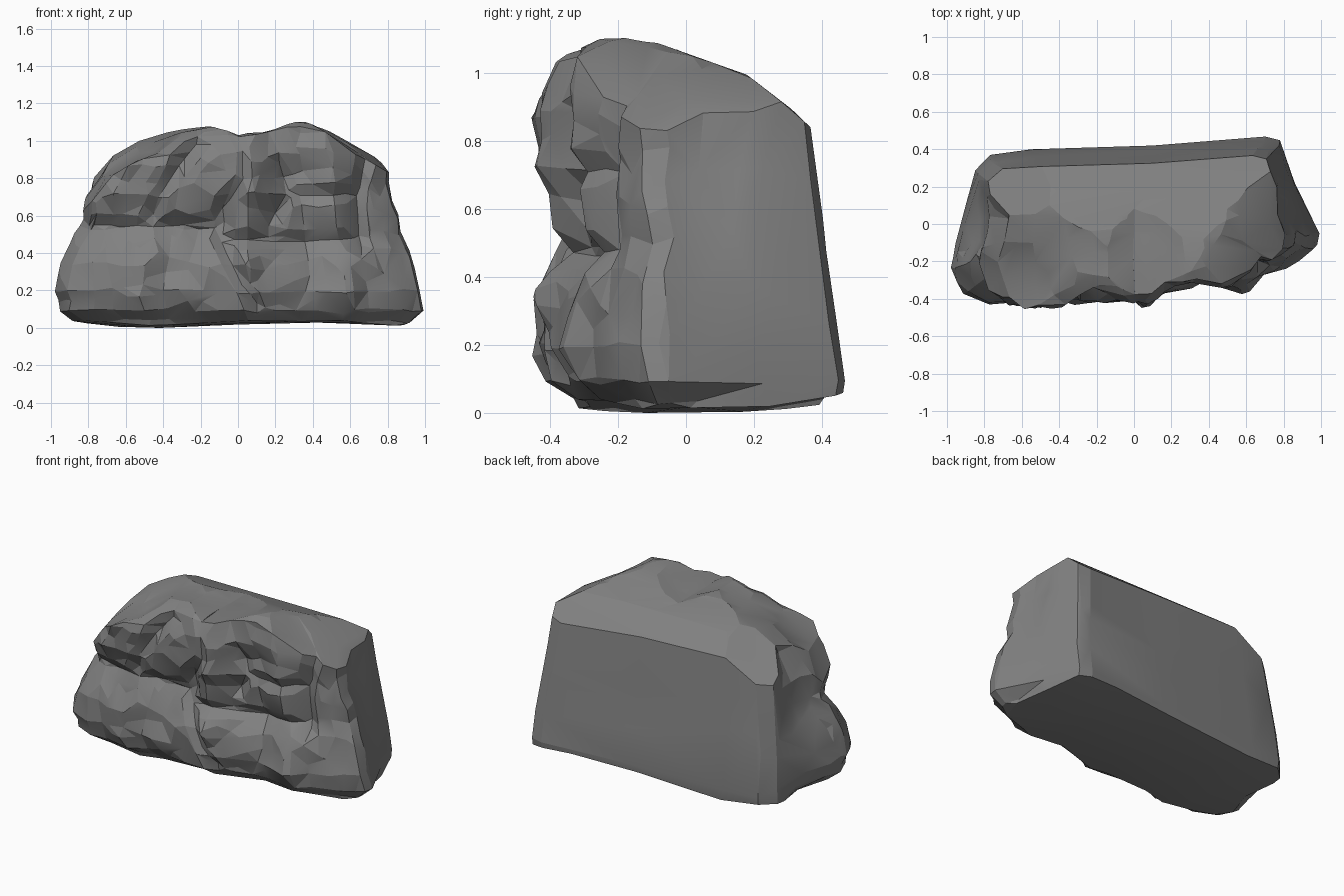
import bpy, bmesh, math
from mathutils import Vector, noise

cube = bpy.data.objects.get("Cube")
if cube:
    bpy.data.objects.remove(cube, do_unlink=True)

# Widest plan outline, counter-clockwise from the back right corner
PLAN = [(.70, .468), (.10, .42), (-.55, .40), (-.77, .37), (-.85, .29), (-.93, 0), (-1, -.25),
        (-.93, -.38), (-.80, -.44), (-.70, -.44), (-.52, -.465), (-.40, -.42), (-.05, -.43),
        (.06, -.46), (.20, -.37), (.40, -.32), (.62, -.36), (.74, -.28), (.90, -.20),
        (.99, -.13), (1, -.06), (.93, .08), (.86, .22), (.78, .45)]
# Height, then reach to the left, right, front and back
LEVELS = [(.04, .88, .92, .31, .455), (.10, .97, 1, .41, .465), (.20, 1, .98, .455, .45),
          (.35, .96, .94, .44, .43), (.48, .89, .90, .385, .41), (.58, .85, .87, .39, .40),
          (.72, .84, .82, .45, .38), (.88, .73, .81, .465, .36), (1.04, .70, .78, .42, .35)]
# Skyline along x, crown height along y, and underside height along x
SKY = [(-.85, .70), (-.70, .91), (-.52, 1.01), (-.32, 1.07), (-.14, 1.085), (0, 1.035),
       (.12, 1.05), (.25, 1.09), (.36, 1.115), (.50, 1.05), (.72, .93), (.80, .86), (.9, .7)]
CROWN = [(-.5, .98), (-.38, 1.05), (-.22, 1.115), (-.1, 1.1), (.18, 1.0), (.31, .90), (.36, .85)]
BASE = [(-.9, .04), (-.5, 0), (0, .025), (.5, .035), (.85, .015), (1, .04)]
# Cracks between the blocks on the front face, as x and z
CRACKS = [[(-.85, .55), (-.4, .55), (-.1, .54), (-.08, .48), (.35, .47), (.6, .48)],
          [(-.47, .55), (-.40, .75), (-.22, 1.0)],
          [(-.08, .5), (-.08, .65), (.03, .8), (.04, 1.05)],
          [(-.1, .5), (0, .3), (.1, .12)],
          [(.20, .62), (.28, .72), (.22, .88)], [(.28, .72), (.6, .72)],
          [(.66, .45), (.64, .7), (.68, .9)]]


def lookup(table, t, column=1):
    """Linear interpolation in a table sorted by its first column."""
    if t <= table[0][0]:
        return table[0][column]
    for a, b in zip(table, table[1:]):
        if t <= b[0]:
            f = (t - a[0]) / (b[0] - a[0])
            return a[column] + f * (b[column] - a[column])
    return table[-1][column]


def smooth(a, b, t):
    t = min(1, max(0, (t - a) / (b - a)))
    return t * t * (3 - 2 * t)


def resample(points, count):
    closed = [Vector(p) for p in points + points[:1]]
    run, table = 0, [(0, *closed[0])]
    for a, b in zip(closed, closed[1:]):
        run += (b - a).length
        table.append((run, *b))
    return [(lookup(table, run * i / count, 1), lookup(table, run * i / count, 2))
            for i in range(count)]


def crown(x, y):
    """Top surface: skyline, back slope, cut right corner and sloping shoulders."""
    corner = .86 + .6 * (x + .52) + .5 * (.36 - y)
    shoulders = .10 * smooth(-.15, -.5, x) + .06 * smooth(.4, .65, x)
    return min(lookup(SKY, x), lookup(CROWN, y), corner) - shoulders * smooth(.05, -.4, y)


def underside(x, y):
    return lookup(BASE, x) + .04 * (y / .45) ** 2


def outline(x, y, z):
    """Plan point moved in or out to suit its height."""
    side = lookup(LEVELS, z, 1 if x < 0 else 2)
    back = 1 - .10 * smooth(.1, 1, z)
    f = smooth(0, .3, y)
    x *= side * (1 - f) + back * f
    y *= lookup(LEVELS, z, 3) / .455 if y < 0 else lookup(LEVELS, z, 4) / .465
    return x, y


def crack_distance(x, z):
    best = 1
    p = Vector((x, z))
    for path in CRACKS:
        for a, b in zip(path, path[1:]):
            a, b = Vector(a), Vector(b)
            t = min(1, max(0, (p - a).dot(b - a) / (b - a).length_squared))
            best = min(best, (p - a.lerp(b, t)).length)
    return best


def weather(p):
    """Craggy relief on the front, fading to the plain back."""
    w = smooth(.10, -.15, p.y)
    if w == 0:
        return p
    x, y, z = p
    lumps = noise.voronoi(p * 4.5)[0][0] - .3
    rough = noise.noise(p * 9)
    push = w * smooth(.02, .15, z) * (.05 * lumps + .02 * rough)
    front = smooth(-.1, -.25, y)
    groove = .045 * math.exp(-(crack_distance(x, z) / .04) ** 2)
    hollow = .05 * math.exp(-((x - .33) / .14) ** 2 - ((z - .83) / .09) ** 2)
    ends = smooth(.55, .8, abs(x))
    top = smooth(.85, 1.0, z)
    return Vector((x - math.copysign(push * ends * .7, x),
                   y + push * (1 - .5 * ends) + (groove + hollow) * front,
                   z - .35 * push * top))


# Boulder body: rings under the base, up the sides, then closing over the crown
bm = bmesh.new()
plan = resample(PLAN, 170)
rim = []
for x, y in plan:
    z = .95
    for _ in range(10):
        z = crown(*outline(x, y, z))
    rim.append(z)

foot = [outline(x, y, .04) for x, y in plan]
rings = [[Vector((x * s, y * s, underside(x * s, y * s))) for x, y in foot]
         for s in (.25, .5, .75, .9)]
STEPS = 34
for i in range(STEPS + 1):
    ring = []
    for (x, y), low, top in zip(plan, foot, rim):
        z = underside(*low)
        z += (top - z) * i / STEPS
        ring.append(Vector((*outline(x, y, z), z)))
    rings.append(ring)
edge = rings[-1]
for k in range(1, 14):
    s = 1 - k / 14
    rings.append([Vector((p.x * s, p.y * s, crown(p.x * s, p.y * s))) for p in edge])

rows = [[bm.verts.new(weather(p)) for p in ring] for ring in rings]
n = len(plan)
for a, b in zip(rows, rows[1:]):
    for i in range(n):
        j = (i + 1) % n
        bm.faces.new((a[i], a[j], b[j], b[i]))
for row, z in ((rows[0], underside(0, 0)), (rows[-1], crown(0, 0))):
    pole = bm.verts.new(weather(Vector((0, 0, z))))
    for i in range(n):
        bm.faces.new((row[i], row[(i + 1) % n], pole))
bmesh.ops.recalc_face_normals(bm, faces=bm.faces)
bmesh.ops.triangulate(bm, faces=bm.faces)
mesh = bpy.data.meshes.new("boulder")
bm.to_mesh(mesh)
total = len(bm.faces)
bm.free()
boulder = bpy.data.objects.new("boulder", mesh)
bpy.context.collection.objects.link(boulder)

# Reduce to chunky, irregular facets
bpy.ops.object.select_all(action='DESELECT')
boulder.select_set(True)
bpy.context.view_layer.objects.active = boulder
facets = boulder.modifiers.new("facets", 'DECIMATE')
facets.ratio = 1000 / total
bpy.ops.object.modifier_apply(modifier=facets.name)

# Rest the stone on the ground
lowest = min(v.co.z for v in mesh.vertices)
for v in mesh.vertices:
    v.co.z -= lowest

# Stone colour
stone = bpy.data.materials.new("grey_stone")
stone.use_nodes = True
colour = (.22, .22, .22, 1)
stone.diffuse_color = colour
shader = stone.node_tree.nodes["Principled BSDF"]
shader.inputs["Base Color"].default_value = colour
shader.inputs["Roughness"].default_value = .9
mesh.materials.append(stone)
bpy.ops.object.shade_smooth_by_angle(angle=math.radians(15))
